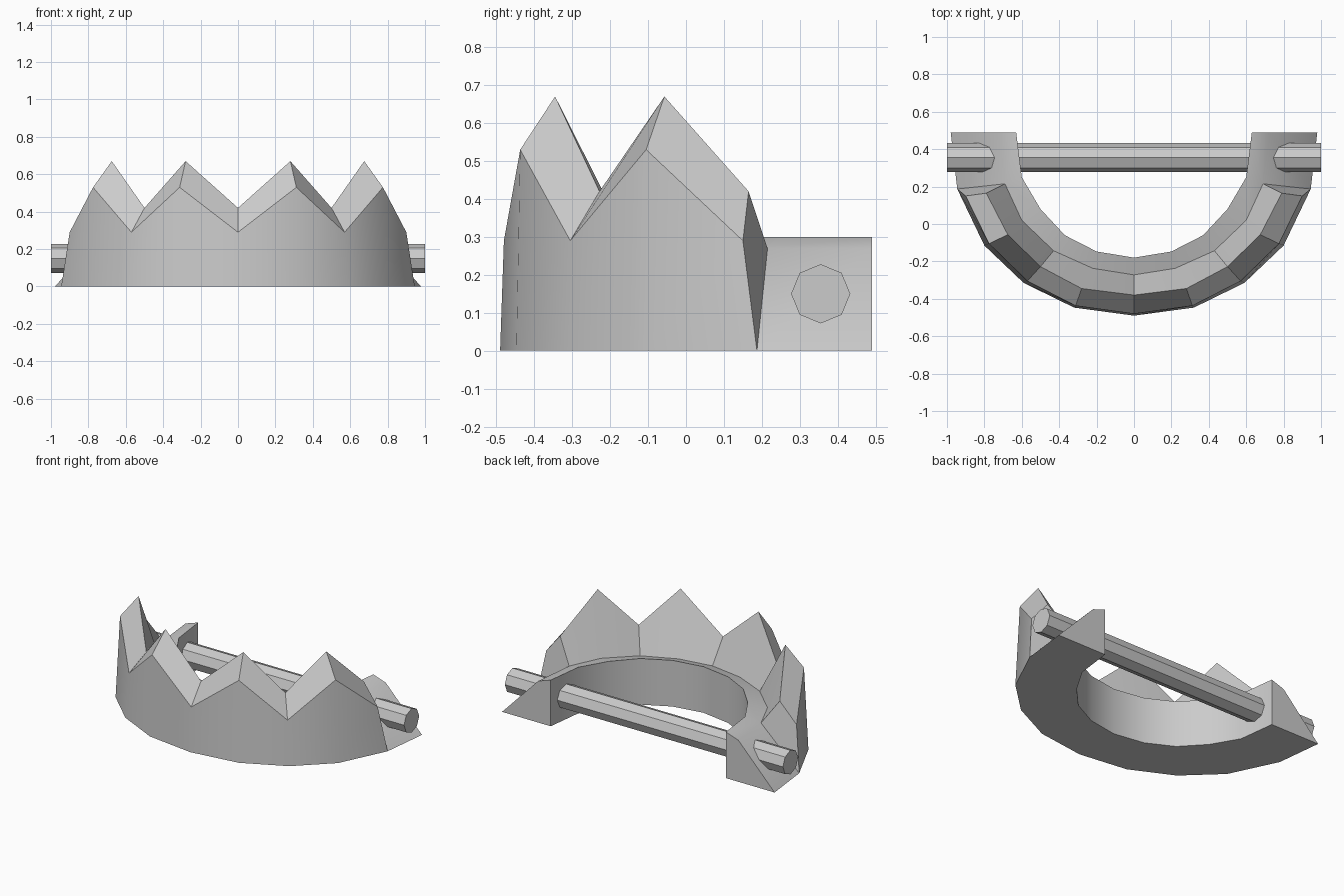
import bpy, bmesh, math
from mathutils import Matrix

if "Cube" in bpy.data.objects:
    bpy.data.objects.remove(bpy.data.objects["Cube"])

# Ring stations, centre to right end, each (x, y):
FOOT = [(0, -.49), (.32, -.447), (.59, -.315), (.80, -.115), (.945, .187)]       # outer bottom
RIM = [(0, -.48), (.312, -.437), (.57, -.305), (.775, -.105), (.90, .15)]        # outer tooth edge
TIP = [(0, -.38), (.28, -.345), (.50, -.228), (.675, -.057), (.79, .165)]        # inner tooth edge
LEDGE = [(0, -.272), (.22, -.237), (.43, -.143), (.60, .02), (.69, .215)]        # ledge, outer side
BORE = [(0, -.18), (.20, -.147), (.37, -.06), (.50, .08), (.60, .25)]            # inner wall


def add_object(bm, name):
    bmesh.ops.recalc_face_normals(bm, faces=bm.faces)
    mesh = bpy.data.meshes.new(name)
    bm.to_mesh(mesh)
    bm.free()
    obj = bpy.data.objects.new(name, mesh)
    bpy.context.collection.objects.link(obj)
    return obj


def section(i, side):
    # Cross-section; odd stations are tooth peaks, even ones valleys
    peak = i % 2
    pts = zip((FOOT, RIM, TIP, LEDGE, BORE, BORE),
              (0, .53 if peak else .29, .67 if peak else .42, .27, .30, 0))
    return [(side * row[i][0], row[i][1], z) for row, z in pts]


# Toothed half ring
bm = bmesh.new()
order = [(i, -1) for i in range(4, 0, -1)] + [(i, 1) for i in range(5)]
rings = [[bm.verts.new(p) for p in section(i, s)] for i, s in order]
for a, b in zip(rings, rings[1:]):
    for k in range(6):
        n = (k + 1) % 6
        bm.faces.new((a[k], a[n], b[n], b[k]))

# Sloped end blocks that hold the rod
for ring, s in ((rings[0], -1), (rings[-1], 1)):
    foot, rim, tip, ledge, bore, base = ring
    bm.faces.new((foot, rim, tip, ledge))
    end = [bm.verts.new((s * x, .49, z)) for x, z in ((.98, 0), (.72, .27), (.63, .30), (.63, 0))]
    start = [foot, ledge, bore, base]
    for k in range(4):
        n = (k + 1) % 4
        bm.faces.new((start[k], start[n], end[n], end[k]))
    bm.faces.new(end)
jaw = add_object(bm, "toothed_jaw")

# Octagonal hinge rod
bm = bmesh.new()
bmesh.ops.create_cone(bm, cap_ends=True, segments=8, radius1=.078, radius2=.078, depth=2,
                      matrix=Matrix.Translation((0, .355, .15)) @ Matrix.Rotation(math.pi / 2, 4, 'Y'))
add_object(bm, "hinge_rod")

# Smooth curved walls, crisp teeth
bpy.ops.object.select_all(action='DESELECT')
jaw.select_set(True)
bpy.context.view_layer.objects.active = jaw
bpy.ops.object.shade_smooth_by_angle(angle=math.radians(30))
